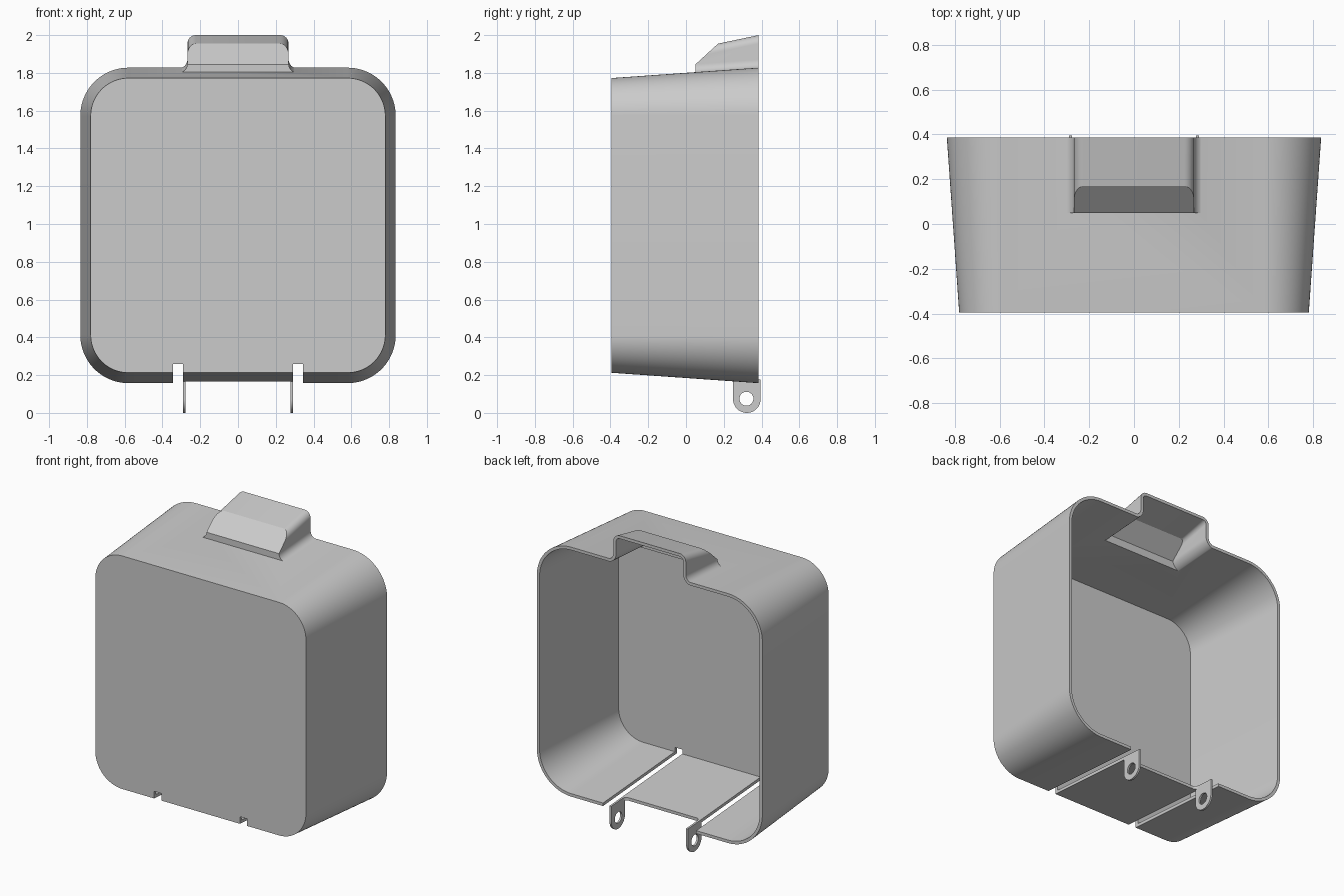
import bpy, bmesh
from math import sin, cos, pi, hypot
from mathutils import Vector

if "Cube" in bpy.data.objects:
    bpy.data.objects.remove(bpy.data.objects["Cube"])

WALL = 0.02
FRONT, BACK, MID_Z = -0.395, 0.385, 0.9925


def finish(name, bm):
    bmesh.ops.recalc_face_normals(bm, faces=bm.faces)
    me = bpy.data.meshes.new(name)
    bm.to_mesh(me)
    bm.free()
    ob = bpy.data.objects.new(name, me)
    bpy.context.collection.objects.link(ob)
    return ob


def loft(rings):
    bm = bmesh.new()
    vs = [[bm.verts.new(p) for p in r] for r in rings]
    n = len(vs[0])
    for a, b in zip(vs, vs[1:]):
        for i in range(n):
            bm.faces.new((a[i], a[(i + 1) % n], b[(i + 1) % n], b[i]))
    bm.faces.new(vs[0])
    bm.faces.new(vs[-1])
    return bm


def arc(cx, cz, r, a0, a1, n=12):
    return [(cx + r * cos(a0 + (a1 - a0) * i / n), cz + r * sin(a0 + (a1 - a0) * i / n))
            for i in range(n + 1)]


def box(name, x0, x1, y0, y1, z0, z1):
    pts = [(x0, y0), (x1, y0), (x1, y1), (x0, y1)]
    return finish(name, loft([[(x, y, z) for x, y in pts] for z in (z0, z1)]))


def boolean(ob, tool, op='DIFFERENCE'):
    m = ob.modifiers.new(op, 'BOOLEAN')
    m.operation, m.solver, m.object = op, 'EXACT', tool
    bpy.context.view_layer.objects.active = ob
    bpy.ops.object.modifier_apply(modifier=m.name)
    bpy.data.objects.remove(tool)


def tapered_block(name, inset, y0, y1):
    """Rounded square that widens towards the back."""
    rings = []
    for y in (y0, y1):
        t = 0.055 * (y - FRONT) / (BACK - FRONT)
        h, r = 0.78 + t - inset, 0.2 + t - inset
        c = h - r
        ring = []
        for k, (sx, sz) in enumerate([(1, 1), (-1, 1), (-1, -1), (1, -1)]):
            ring += arc(sx * c, MID_Z + sz * c, r, k * pi / 2, (k + 1) * pi / 2, 20)
        rings.append([(x, y, z) for x, z in ring])
    return finish(name, loft(rings))


def bump(name, inset, y0, y1, sink):
    """Raised channel on the top with flared feet and a sloped nose."""
    rings = []
    for y in (y0, y1):
        base = 1.824 + 0.0705 * (y - BACK)
        top = 2.0 + 0.21 * (y - BACK) - inset
        half = 0.268 - inset
        r = 0.045 - inset
        right = [(0.315, base - sink)]
        right += arc(0.315, base + 0.047, 0.047 + inset, 1.5 * pi, pi, 8)
        right += arc(half - r, top - r, r, 0, pi / 2, 8)
        ring = right + [(-x, z) for x, z in reversed(right)]
        rings.append([(x, y, z) for x, z in ring])
    bm = loft(rings)
    dy, dz = 0.12, 0.11
    no = Vector((0, -dz, dy)) / hypot(dy, dz)
    cut = bmesh.ops.bisect_plane(bm, geom=bm.verts[:] + bm.edges[:] + bm.faces[:],
                                 plane_co=Vector((0, 0.05, 1.845)) - no * inset,
                                 plane_no=no, clear_outer=True)
    bmesh.ops.holes_fill(bm, edges=[e for e in bm.edges if e.is_boundary])
    return finish(name, bm)


# Outer body with the top channel
shell = tapered_block("housing_shell", 0, FRONT, BACK)
boolean(shell, bump("bump_outer", 0, 0.05, BACK, 0.01), 'UNION')

# Hollow it from the open back
boolean(shell, tapered_block("cavity", WALL, FRONT + WALL, BACK + 0.1))
boolean(shell, bump("bump_cavity", WALL, 0.05 + WALL, BACK + 0.1, 0.1))

# Slots that free the flexible tongue
for s in (-1, 1):
    a, b = sorted((s * 0.29, s * 0.345))
    boolean(shell, box("slot_cutter", a, b, -1, 1, 0, 0.26))

# Set the tongue's rear edge back, leaving two arms
r = 0.025
outline = [(0.277, 0.6)] + arc(0.277 - r, 0.25 + r, r, 0, -pi / 2, 6)
outline += [(-x, y) for x, y in reversed(outline)]
boolean(shell, finish("tongue_cutter", loft([[(x, y, z) for x, y in outline] for z in (0.1, 0.3)])))

# Hinge ears with pin holes
ears = []
for s, side in ((-1, "left"), (1, "right")):
    prof = [(0.395, 0.178), (0.249, 0.178)] + arc(0.322, 0.073, 0.073, pi, 2 * pi, 24)
    ear = finish("hinge_ear_" + side,
                 loft([[(s * x, y, z) for y, z in prof] for x in (0.277, 0.29)]))
    hole = arc(0.32, 0.075, 0.037, 0, 2 * pi, 32)[:-1]
    boolean(ear, finish("pin_hole", loft([[(s * x, y, z) for y, z in hole] for x in (0.2, 0.4)])))
    ears.append(ear)

# Smooth the rounded areas, keep the edges crisp
for ob in [shell] + ears:
    bpy.ops.object.select_all(action='DESELECT')
    ob.select_set(True)
    bpy.context.view_layer.objects.active = ob
    bpy.ops.object.shade_smooth_by_angle(angle=pi / 6)
